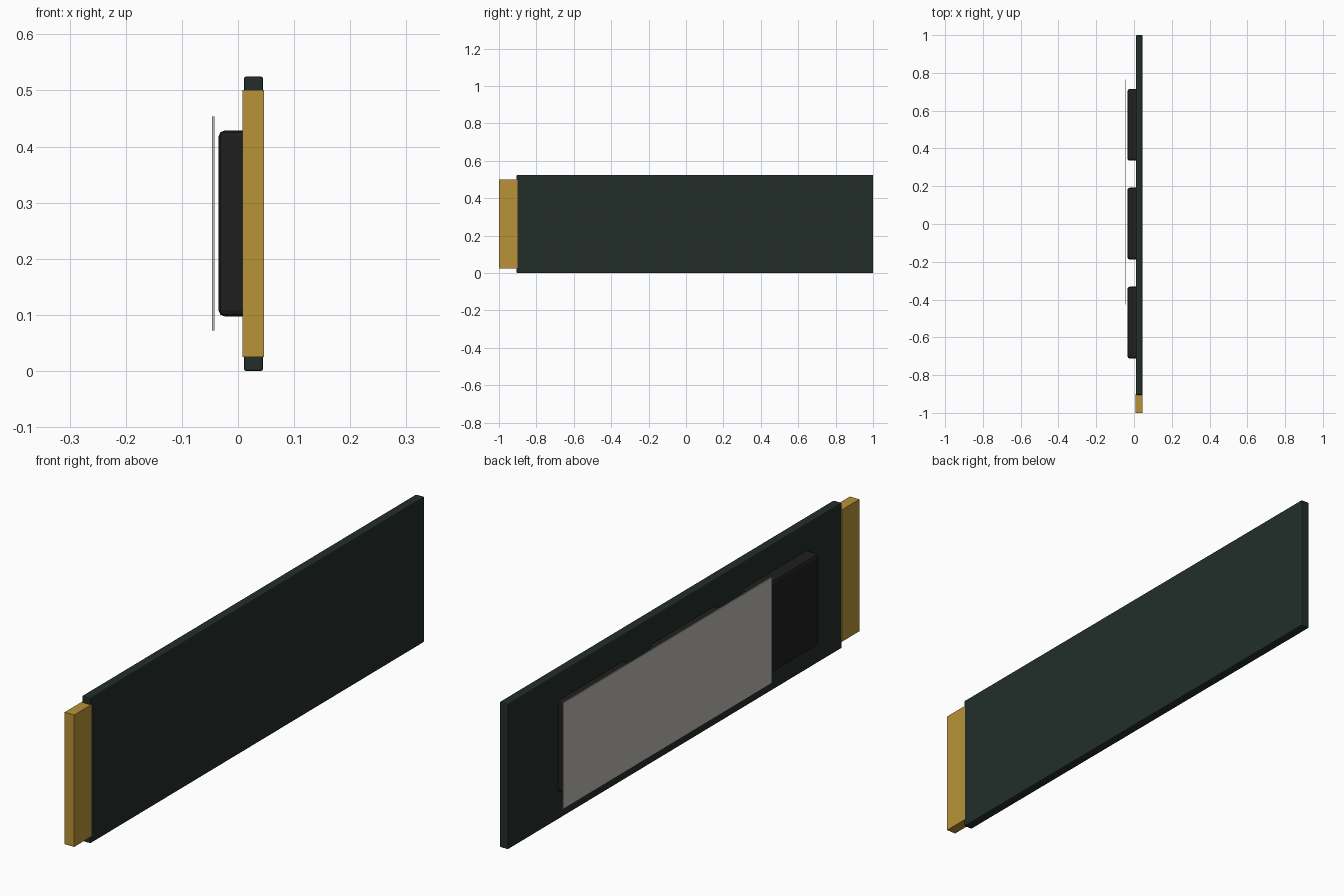
import bpy

if "Cube" in bpy.data.objects:
    bpy.data.objects.remove(bpy.data.objects["Cube"])


def material(name, color):
    m = bpy.data.materials.new(name)
    m.diffuse_color = (*color, 1)
    m.use_nodes = True
    m.node_tree.nodes["Principled BSDF"].inputs["Base Color"].default_value = m.diffuse_color
    return m


def box(name, lo, hi, mat, bevel=0.0, segments=1):
    """Box between two corners, with optionally rounded edges."""
    bpy.ops.mesh.primitive_cube_add(
        size=1, location=[(a + b) / 2 for a, b in zip(lo, hi)])
    ob = bpy.context.object
    ob.name = name
    ob.scale = [b - a for a, b in zip(lo, hi)]
    bpy.ops.object.transform_apply(location=False, rotation=False, scale=True)
    ob.data.materials.append(mat)
    if bevel:
        mod = ob.modifiers.new("rounded_edges", 'BEVEL')
        mod.width = bevel
        mod.segments = segments
    return ob


green = material("board_green", (0.016, 0.027, 0.022))
black = material("chip_black", (0.013, 0.013, 0.014))
gold = material("contact_gold", (0.48, 0.29, 0.04))
paper = material("label_grey", (0.52, 0.50, 0.45))

# Circuit board
box("circuit_board", (0.0105, -0.905, 0), (0.0445, 1.0, 0.525), green, 0.004, 2)

# Gold edge connector
box("edge_connector", (0.008, -1.0, 0.025), (0.046, -0.9, 0.501), gold)

# Three memory chips along the board
for i, y in enumerate((-0.522, 0.002, 0.525)):
    box(f"memory_chip_{i + 1}", (-0.035, y - 0.19, 0.097),
        (0.022, y + 0.19, 0.429), black, 0.012, 2)

# Thin label sheet over the chips
box("label_sheet", (-0.046, -0.425, 0.072), (-0.042, 0.765, 0.454), paper)
